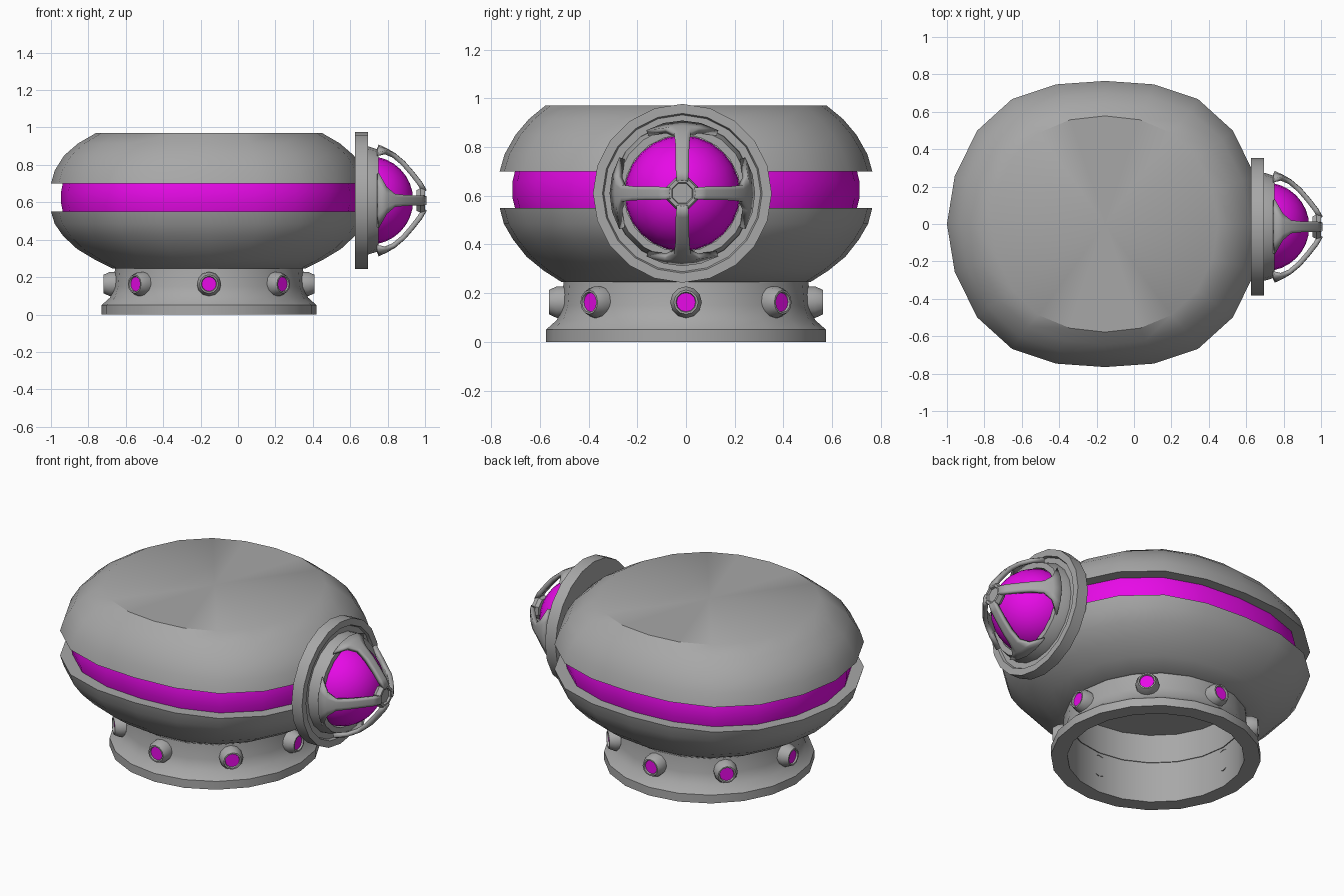
import bpy, bmesh, math
from mathutils import Vector, Matrix

cube = bpy.data.objects.get("Cube")
if cube:
    bpy.data.objects.remove(cube, do_unlink=True)


def material(name, color):
    m = bpy.data.materials.new(name)
    m.use_nodes = True
    m.diffuse_color = color
    m.node_tree.nodes["Principled BSDF"].inputs["Base Color"].default_value = color
    return m


GREY = material("metal grey", (0.39, 0.39, 0.39, 1))
MAGENTA = material("glowing magenta", (0.8, 0.003, 0.8, 1))


def add_object(name, bm, mat, angle=35):
    mesh = bpy.data.meshes.new(name)
    bm.to_mesh(mesh)
    bm.free()
    mesh.materials.append(mat)
    ob = bpy.data.objects.new(name, mesh)
    bpy.context.collection.objects.link(ob)
    bpy.ops.object.select_all(action='DESELECT')
    ob.select_set(True)
    bpy.context.view_layer.objects.active = ob
    bpy.ops.object.shade_smooth_by_angle(angle=math.radians(angle))
    return ob


def lathe(name, profile, mat, sides=20, origin=(0, 0, 0), axis=(0, 0, 1),
          squarish=0.0, turn=0.0, angle=35):
    """Sweep (x radius, y radius, height) points round an axis."""
    bm = bmesh.new()
    place = Matrix.Translation(origin) @ Vector(axis).to_track_quat('Z', 'Y').to_matrix().to_4x4()
    rings = []
    for rx, ry, h in profile:
        ring = []
        k = squarish * rx * rx
        for i in range(sides):
            a = math.tau * i / sides + turn
            s = math.sin(a)
            y = ry * (s + math.copysign(k * math.sin(2 * a) ** 2, s))
            ring.append(bm.verts.new(place @ Vector((rx * math.cos(a), y, h))))
        rings.append(ring)
    for low, high in zip(rings, rings[1:]):
        for i in range(sides):
            j = (i + 1) % sides
            bm.faces.new((low[i], low[j], high[j], high[i]))
    # Cap ends that are marked by a tiny radius
    bmesh.ops.remove_doubles(bm, verts=bm.verts, dist=0.0005)
    return add_object(name, bm, mat, angle)


def rounded(points):
    return [(r, r, h) for r, h in points]


BODY = (-0.155, 0, 0)

# Upper and lower shells with a gap between them
lathe("upper_shell", [(0.70, 0.63, 0.70), (0.845, 0.765, 0.70), (0.825, 0.745, 0.77),
                      (0.775, 0.70, 0.85), (0.70, 0.645, 0.915), (0.605, 0.578, 0.97),
                      (0, 0, 0.97)], GREY, origin=BODY, squarish=0.1)
lathe("lower_shell", [(0.49, 0.49, 0.245), (0.515, 0.51, 0.245), (0.61, 0.585, 0.293),
                      (0.705, 0.655, 0.35), (0.78, 0.71, 0.42), (0.825, 0.748, 0.485),
                      (0.845, 0.765, 0.55), (0.70, 0.63, 0.55)],
      GREY, origin=BODY, squarish=0.1)
lathe("glow_band", [(0.78, 0.70, 0.54), (0.79, 0.712, 0.59), (0.79, 0.712, 0.66),
                    (0.78, 0.70, 0.71)], MAGENTA, origin=BODY, squarish=0.1)

# Hollow neck with a flared foot
lathe("neck", rounded([(0, 0.42), (0.485, 0.42), (0.485, 0), (0.575, 0), (0.575, 0.05),
                       (0.53, 0.09), (0.51, 0.15), (0.503, 0.245), (0.48, 0.245)]),
      GREY, origin=BODY)

# Eight lamps round the neck
for n in range(8):
    a = n * math.tau / 8
    out = Vector((math.cos(a), math.sin(a), 0))
    start = Vector((-0.155, 0, 0.163)) + out * 0.48
    lathe(f"lamp_socket_{n + 1}", rounded([(0.065, 0), (0.065, 0.05), (0.05, 0.083),
                                           (0.042, 0.083), (0.038, 0.07)]),
          GREY, sides=12, origin=start, axis=out)
    lathe(f"lamp_lens_{n + 1}", rounded([(0.042, 0.073), (0, 0.073)]),
          MAGENTA, sides=12, origin=start, axis=out)

# Round port on the left side
PORT = Vector((0, -0.015, 0.61))
SIDE = (1, 0, 0)
lathe("port_ring", rounded([(0, 0.625), (0.367, 0.625), (0.367, 0.695), (0.328, 0.695),
                            (0.322, 0.68), (0, 0.68)]),
      GREY, origin=PORT, axis=SIDE)
lathe("cage_base", rounded([(0.29, 0.675), (0.288, 0.70), (0.272, 0.75), (0.24, 0.75),
                            (0.24, 0.675)]),
      GREY, origin=PORT, axis=SIDE)

# Glowing dome
steps = 8
dome = []
for i in range(steps + 1):
    t = i / steps * math.pi / 2
    dome.append((0.237 * math.cos(t), 0.70 + 0.237 * math.sin(t)))
lathe("port_dome", rounded(dome), MAGENTA, sides=24, origin=PORT, axis=SIDE)

# Four cage ribs, each a curved strip that widens at the foot
RIB = [(0.742, 0.275, 0.14), (0.785, 0.255, 0.065), (0.825, 0.232, 0.032),
       (0.875, 0.19, 0.027), (0.92, 0.138, 0.025), (0.962, 0.085, 0.024),
       (0.985, 0.045, 0.02)]
for n in range(4):
    bm = bmesh.new()
    place = Matrix.Translation(PORT) @ Matrix.Rotation(n * math.pi / 2, 4, 'X')
    rows = []
    for x, r, w in RIB:
        rows.append([bm.verts.new(place @ Vector((x, w * s, math.sqrt(r * r - (w * s) ** 2))))
                     for s in (-1, -0.5, 0, 0.5, 1)])
    for a, b in zip(rows, rows[1:]):
        for i in range(4):
            bm.faces.new((a[i], a[i + 1], b[i + 1], b[i]))
    rib = add_object(f"cage_rib_{n + 1}", bm, GREY)
    thick = rib.modifiers.new("thickness", 'SOLIDIFY')
    thick.thickness = 0.026
    thick.offset = -1

# Octagonal hub at the tip of the cage
lathe("cage_hub", rounded([(0, 0.955), (0.06, 0.955), (0.07, 0.975), (0.062, 1.0),
                           (0.047, 1.0), (0.043, 0.988), (0, 0.988)]),
      GREY, sides=8, origin=PORT, axis=SIDE, turn=math.pi / 8)
